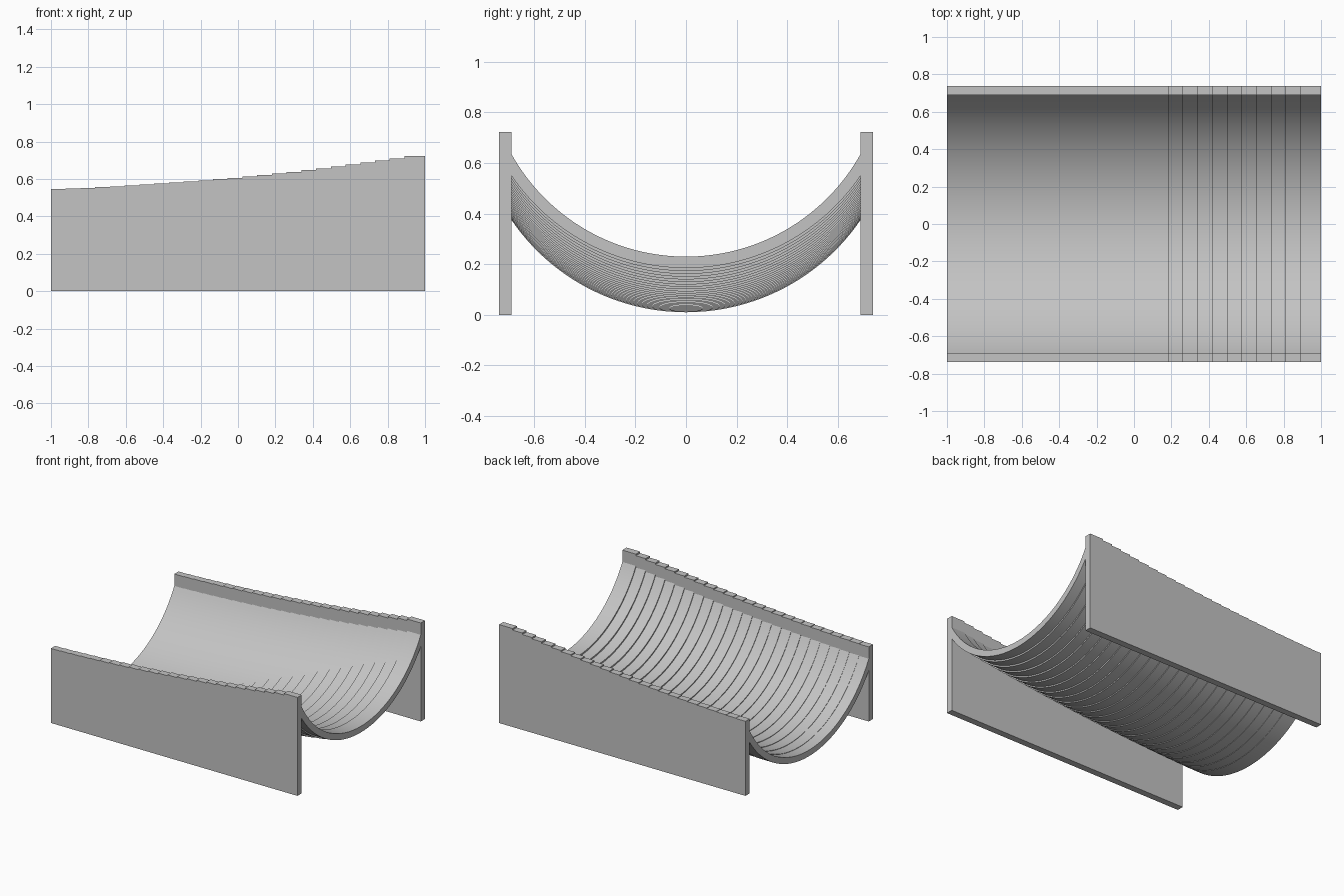
import bpy
import bmesh
from math import asin, sin, cos
from mathutils import Vector

cube = bpy.data.objects.get("Cube")
if cube:
    bpy.data.objects.remove(cube)

LAPS = 25              # overlapping slats along the trough
LAP_LENGTH = 0.11
STEP = (2 - LAP_LENGTH) / (LAPS - 1)
INNER_Y, OUTER_Y = 0.69, 0.739
R_IN, R_OUT, CENTRE_Z = 0.79, 0.835, 0.845
WALL_TOP = 0.547
ARC_SEGMENTS = 64

grey = bpy.data.materials.new("light grey")
grey.use_nodes = True
colour = (0.55, 0.55, 0.55, 1)
grey.diffuse_color = colour
grey.node_tree.nodes["Principled BSDF"].inputs["Base Color"].default_value = colour


def rise(i):
    """Height gained by slat i on the steepening slope."""
    t = i / (LAPS - 1)
    return 0.06 * t + 0.115 * t * t


def extrude_outline(bm, points, offset):
    """Turn a closed outline into a solid by sweeping it along offset."""
    face = bm.faces.new([bm.verts.new(p) for p in points])
    result = bmesh.ops.extrude_face_region(bm, geom=[face], use_keep_orig=True)
    moved = [v for v in result["geom"] if isinstance(v, bmesh.types.BMVert)]
    bmesh.ops.translate(bm, verts=moved, vec=Vector(offset))


def finish(bm, name):
    bmesh.ops.recalc_face_normals(bm, faces=bm.faces[:])
    mesh = bpy.data.meshes.new(name)
    bm.to_mesh(mesh)
    bm.free()
    mesh.materials.append(grey)
    obj = bpy.data.objects.new(name, mesh)
    bpy.context.collection.objects.link(obj)
    bpy.ops.object.select_all(action="DESELECT")
    obj.select_set(True)
    bpy.context.view_layer.objects.active = obj
    bpy.ops.object.shade_smooth_by_angle(angle=0.5)


def arc(radius, x, lift):
    """Hanging arc reaching the inside of both walls."""
    half = asin(INNER_Y / radius)
    angles = [half * (2 * k / ARC_SEGMENTS - 1) for k in range(ARC_SEGMENTS + 1)]
    return [(x, radius * sin(a), CENTRE_Z + lift - radius * cos(a)) for a in angles]


# Curved trough of overlapping slats, each a little higher than the last
bm = bmesh.new()
for i in range(LAPS):
    x = -1 + i * STEP
    outline = arc(R_OUT, x, rise(i)) + arc(R_IN, x, rise(i))[::-1]
    extrude_outline(bm, outline, (LAP_LENGTH, 0, 0))
finish(bm, "trough_slats")

# Side walls with stepped tops
for name, side in (("left_side_wall", -1), ("right_side_wall", 1)):
    y = side * INNER_Y
    outline = [(1, y, 0), (-1, y, 0)]
    for i in range(LAPS):
        start = -1 + i * STEP
        # Each step stays at its own height until the next higher slat starts
        end = start + STEP if i < LAPS - 1 else 1
        z = WALL_TOP + rise(i)
        outline += [(start, y, z), (end, y, z)]
    bm = bmesh.new()
    extrude_outline(bm, outline, (0, side * (OUTER_Y - INNER_Y), 0))
    finish(bm, "back_wall" if side > 0 else "front_wall")
